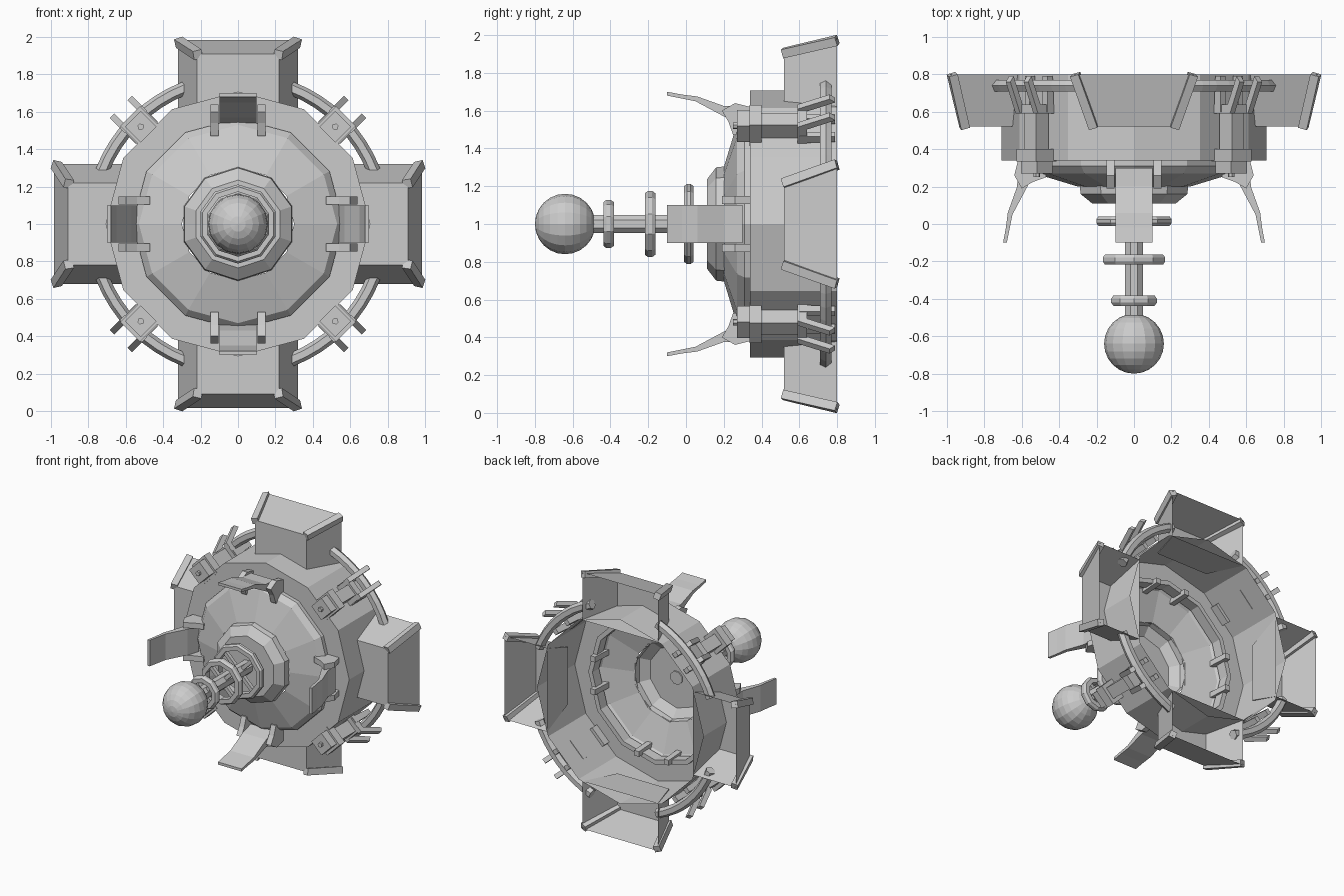
import bpy, bmesh, math
from math import sin, cos, pi, radians
from mathutils import Vector

if "Cube" in bpy.data.objects:
    bpy.data.objects.remove(bpy.data.objects["Cube"])


def place(a, r, t, y):
    """radial r, tangential t, depth y in a sector at angle a from the top"""
    return Vector((sin(a) * r + cos(a) * t, y, 1 + cos(a) * r - sin(a) * t))


def make(name, verts, faces):
    me = bpy.data.meshes.new(name)
    me.from_pydata([tuple(v) for v in verts], [], faces)
    bm = bmesh.new()
    bm.from_mesh(me)
    bmesh.ops.recalc_face_normals(bm, faces=bm.faces)
    bm.to_mesh(me)
    bm.free()
    ob = bpy.data.objects.new(name, me)
    bpy.context.collection.objects.link(ob)
    return ob


def lathe(name, prof, n, cap=False, closed=False):
    """revolve (r, y) points about the depth axis"""
    m = len(prof)
    vs = [place(2 * pi * i / n, r, 0, y) for i in range(n) for r, y in prof]
    fs = []
    for i in range(n):
        for j in range(m if closed else m - 1):
            k, i2 = (j + 1) % m, (i + 1) % n
            fs.append((i * m + j, i2 * m + j, i2 * m + k, i * m + k))
    if cap:
        fs.append([i * m + m - 1 for i in range(n)])
    return make(name, vs, fs)


def prism(name, a, prof, t0, t1):
    """extrude an (r, y) outline sideways from t0 to t1"""
    n = len(prof)
    vs = [place(a, r, t, y) for t in (t0, t1) for r, y in prof]
    fs = [(i, (i + 1) % n, n + (i + 1) % n, n + i) for i in range(n)]
    fs += [list(range(n)), list(range(n, 2 * n))]
    return make(name, vs, fs)


def block(name, a, r0, r1, t0, t1, y0, y1):
    return prism(name, a, [(r0, y0), (r1, y0), (r1, y1), (r0, y1)], t0, t1)


def tube(name, path, rad, n, twist=0, caps=True):
    """n-sided tube along a list of points"""
    vs, fs = [], []
    for i, p in enumerate(path):
        d = (path[min(i + 1, len(path) - 1)] - path[max(i - 1, 0)]).normalized()
        ref = Vector((0, 1, 0)) if abs(d.y) < 0.7 else Vector((p.x, 0, p.z - 1)).normalized()
        if ref.length < 0.1:
            ref = Vector((0, 0, 1))
        u = d.cross(ref).normalized()
        v = d.cross(u)
        for k in range(n):
            w = twist + 2 * pi * k / n
            vs.append(p + rad * (cos(w) * u + sin(w) * v))
    for i in range(len(path) - 1):
        for k in range(n):
            b, c = i * n + k, i * n + (k + 1) % n
            fs.append((b, c, c + n, b + n))
    if caps:
        fs += [list(range(n)), list(range(len(vs) - n, len(vs)))]
    return make(name, vs, fs)


# Open-backed drum with conical front
lathe("dish_body", [(.708, .80), (.708, .34), (.565, .34), (.565, .31),
                    (.53, .27), (.30, .20)], 12)
lathe("inner_lip", [(.565, .34), (.565, .38), (.53, .38), (.53, .30)], 12)

# Stepped hub in the middle of the dish
lathe("hub", [(.305, .205), (.30, .16), (.235, .11)], 10, cap=True)

# Stem, rings with spokes, and end ball
tube("stem", [Vector((0, .12, 1)), Vector((0, -.52, 1))], .052, 8, pi / 8)
for y, r, w in ((.015, .212, .05), (-.19, .175, .055), (-.41, .128, .055)):
    h = w / 2
    lathe("stem_ring", [(r - .045, y - h), (r - .012, y - h), (r, y - h * .4), (r, y + h * .4),
                        (r - .012, y + h), (r - .045, y + h)], 10, closed=True)
    for q in range(4):
        block("ring_spoke", q * pi / 2 + pi / 4, .03, r - .035, -.014, .014, y - .014, y + .014)
bpy.ops.mesh.primitive_uv_sphere_add(segments=16, ring_count=12, radius=.16,
                                     location=(0, -.64, 1), rotation=(pi / 2, 0, 0))
bpy.context.object.name = "end_ball"

for q in range(4):
    a = q * pi / 2

    # Flared box, open at the back
    r0, f, b = .64, .22, .32
    vs = [place(a, *p) for p in ((r0, -f, .52), (.91, -f, .52), (.91, f, .52), (r0, f, .52),
                                 (r0 - .02, -b, .80), (.985, -b, .80), (.985, b, .80), (r0 - .02, b, .80))]
    make("flared_box", vs, [(0, 1, 2, 3), (0, 1, 5, 4), (1, 2, 6, 5), (2, 3, 7, 6), (3, 0, 4, 7)])

    # Trim on the outer box corners
    for s in (-1, 1):
        tube("corner_trim", [place(a, .905, s * .215, .515), place(a, .972, s * .315, .80)],
             .034, 4, pi / 4)

    # Claw: curved blade held by two side brackets
    prism("claw_blade", a, [(.68, -.10), (.65, .05), (.57, .20), (.54, .30), (.62, .30),
                            (.625, .20), (.675, .06), (.685, -.02), (.70, -.10)][:9], -.1, .1)
    for s in (-1, 1):
        prism("claw_bracket", a, [(.60, .19), (.64, .26), (.62, .34), (.52, .34), (.52, .42),
                                  (.48, .42), (.47, .25), (.54, .225)],
              *sorted((s * .105, s * .147)))

    # Diagonal pipe arc between neighbouring boxes
    d = a + pi / 4
    tube("pipe_arc", [place(d + radians(-24 + 6 * i), .78, 0, .74) for i in range(9)], .036, 6)

    # Clamp: stepped head, arm and fingers gripping the pipe
    block("clamp_head", d, .675, .795, -.06, .06, .27, .34)
    block("clamp_collar", d, .66, .815, -.075, .075, .335, .40)
    tube("clamp_bolt", [place(d, .735, 0, .28), place(d, .735, 0, .25)], .018, 6)
    block("clamp_arm", d, .69, .785, -.045, .045, .40, .62)
    block("clamp_foot", d, .68, .80, -.08, .08, .59, .64)
    for s in (-1, 1):
        t = sorted((s * .05, s * .085))
        prism("clamp_outer_finger", d, [(.77, .59), (.81, .59), (.885, .76), (.86, .79)], *t)
        prism("clamp_inner_finger", d, [(.69, .60), (.74, .60), (.74, .79), (.70, .79)], *t)
